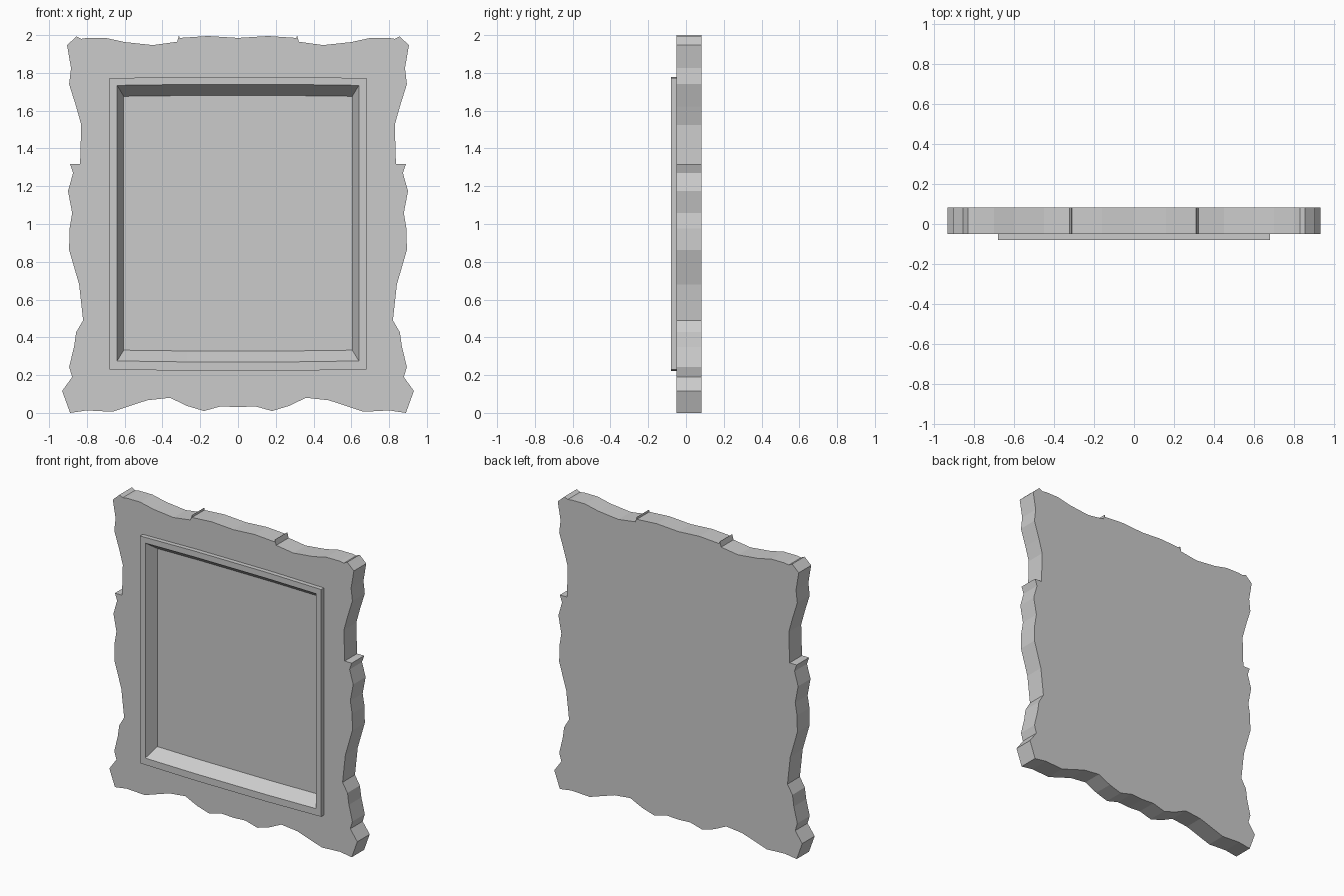
import bpy
import bmesh
from mathutils import Vector

cube = bpy.data.objects.get("Cube")
if cube:
    bpy.data.objects.remove(cube, do_unlink=True)

# Single plain grey
stone = bpy.data.materials.new("plain grey")
stone.use_nodes = True
GREY = (0.6, 0.6, 0.6, 1.0)
stone.diffuse_color = GREY
stone.node_tree.nodes["Principled BSDF"].inputs["Base Color"].default_value = GREY

FRONT, BACK, RIM, FLOOR = -0.05, 0.083, -0.08, 0.0


def add_object(name, bm):
    bmesh.ops.recalc_face_normals(bm, faces=bm.faces)
    mesh = bpy.data.meshes.new(name)
    bm.to_mesh(mesh)
    bm.free()
    mesh.materials.append(stone)
    obj = bpy.data.objects.new(name, mesh)
    bpy.context.collection.objects.link(obj)
    return obj


def ring(bm, points, y):
    return [bm.verts.new((x, y, z)) for x, z in points]


def bridge(bm, a, b):
    n = len(a)
    for i in range(n):
        j = (i + 1) % n
        bm.faces.new((a[i], a[j], b[j], b[i]))


def loop_edges(bm, verts):
    edges = []
    for a, b in zip(verts, verts[1:] + verts[:1]):
        edges.append(bm.edges.get((a, b)) or bm.edges.new((a, b)))
    return edges


def bowed_rect(w, low, high, bow):
    """Rectangle whose top and bottom edges bow outward slightly."""
    m = 0.27
    return [(-w, low), (-m, low - bow), (m, low - bow), (w, low),
            (w, high), (m, high + bow), (-m, high + bow), (-w, high)]


# Ragged half outline from the top centre down the left side to the bottom
half = [(0, 1.985), (.16, 1.995), (.31, 1.985), (.312, 2.0), (.322, 1.965),
        (.45, 1.947), (.60, 1.963), (.70, 1.985), (.80, 1.985), (.83, 1.98),
        (.855, 1.993), (.905, 1.947), (.884, 1.825), (.894, 1.74),
        (.857, 1.622), (.83, 1.525), (.836, 1.317), (.889, 1.317),
        (.873, 1.27), (.90, 1.175), (.878, 1.058), (.892, .975),
        (.894, .862), (.841, .68), (.82, .49), (.857, .427), (.868, .35),
        (.894, .243), (.878, .19), (.931, .116), (.889, 0), (.80, .013),
        (.665, .006), (.48, .067), (.36, .08), (.27, .037), (.18, .01),
        (.09, .035), (0, .03)]
outline = half + [(-x, z) for x, z in reversed(half[1:-1])]
rim_outer = bowed_rect(.68, .23, 1.772, .007)
rim_inner = bowed_rect(.64, .275, 1.734, .005)
floor_edge = bowed_rect(.605, .332, 1.676, .004)

# Ragged board with an opening in its front
bm = bmesh.new()
front = ring(bm, outline, FRONT)
back = ring(bm, outline, BACK)
bridge(bm, front, back)
bm.faces.new(back)
opening = ring(bm, rim_outer, FRONT)
bmesh.ops.triangle_fill(bm, use_beauty=True, normal=Vector((0, -1, 0)),
                        edges=loop_edges(bm, front) + loop_edges(bm, opening))
add_object("ragged_board", bm)

# Raised rim, sloping inner walls and recessed panel
bm = bmesh.new()
loops = [ring(bm, rim_outer, FRONT), ring(bm, rim_outer, RIM),
         ring(bm, rim_inner, RIM), ring(bm, floor_edge, FLOOR)]
for a, b in zip(loops, loops[1:]):
    bridge(bm, a, b)
panel = bm.faces.new(loops[-1])
rim = add_object("rim_and_recessed_panel", bm)

# Keep the panel facing forward
mesh = rim.data
if mesh.polygons[len(mesh.polygons) - 1].normal.y > 0:
    mesh.flip_normals()
